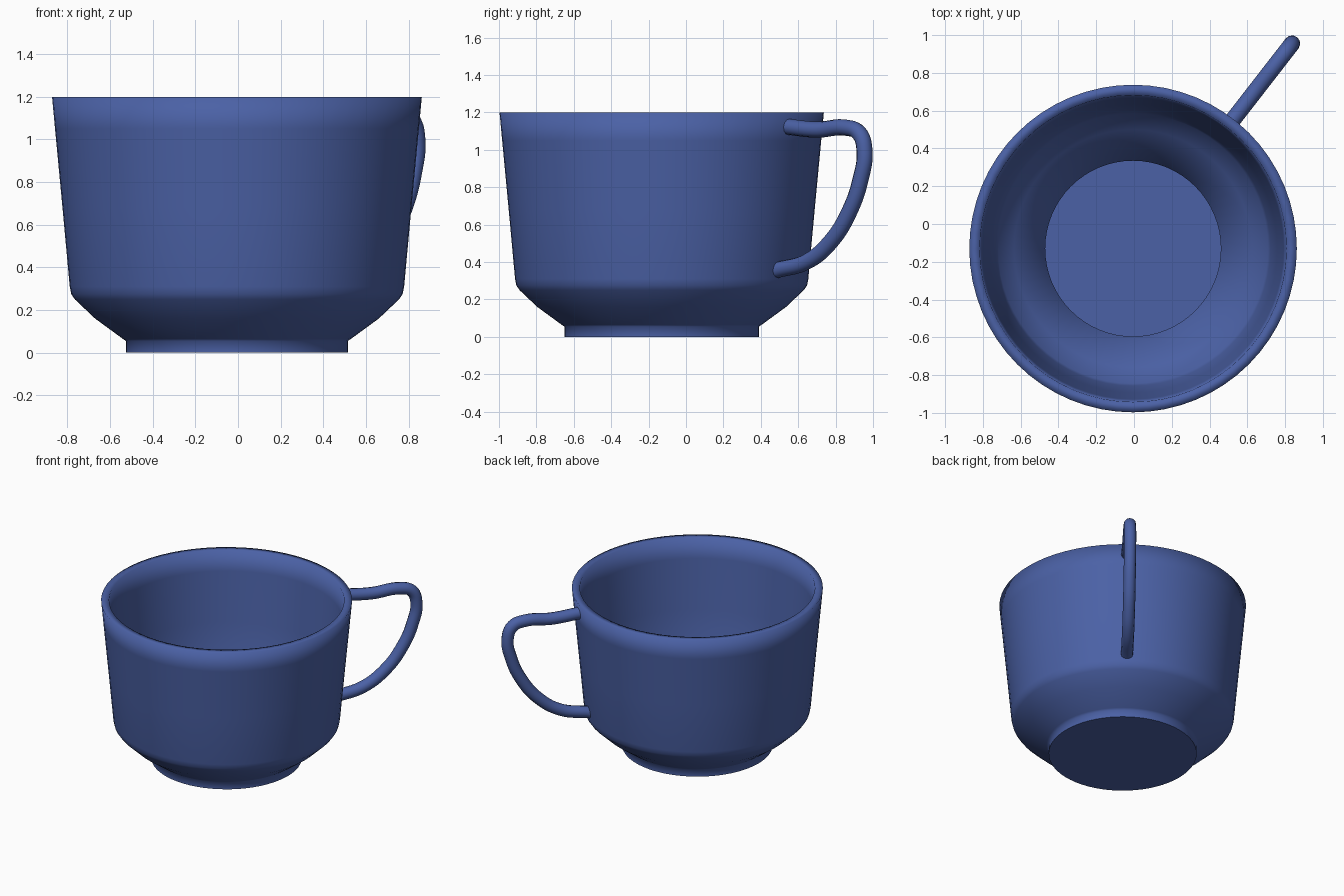
import bpy, bmesh, math

if "Cube" in bpy.data.objects:
    bpy.data.objects.remove(bpy.data.objects["Cube"])

CX, CY = -0.005, -0.13      # cup axis
SEG = 64
AZ = math.radians(52.2)     # direction in which the handle points

blue = bpy.data.materials.new("blue_glaze")
blue.diffuse_color = (0.07, 0.12, 0.38, 1)
blue.use_nodes = True
blue.node_tree.nodes["Principled BSDF"].inputs["Base Color"].default_value = blue.diffuse_color


def lathe(name, profile):
    """Revolve an (r, z) profile and close both ends with flat caps."""
    bm = bmesh.new()
    rings = []
    for r, z in profile:
        rings.append([bm.verts.new((r * math.cos(2 * math.pi * i / SEG),
                                    r * math.sin(2 * math.pi * i / SEG), z))
                      for i in range(SEG)])
    for a, b in zip(rings, rings[1:]):
        for i in range(SEG):
            j = (i + 1) % SEG
            bm.faces.new((a[i], a[j], b[j], b[i])).smooth = True
    bm.faces.new(rings[0][::-1])
    bm.faces.new(rings[-1])
    bm.normal_update()
    me = bpy.data.meshes.new(name)
    bm.to_mesh(me)
    bm.free()
    me.materials.append(blue)
    ob = bpy.data.objects.new(name, me)
    ob.location = (CX, CY, 0)
    bpy.context.collection.objects.link(ob)
    return ob


# Cup body: foot, sloped base, wall, flat rim, then the inside down to the floor
lathe("cup_body", [
    (0.52, 0), (0.52, 0.055), (0.535, 0.065), (0.665, 0.16), (0.76, 0.25),
    (0.777, 0.275), (0.784, 0.31), (0.818, 0.68), (0.853, 1.05), (0.867, 1.2),
    (0.812, 1.2), (0.798, 1.05), (0.763, 0.68), (0.727, 0.32),
    (0.715, 0.29), (0.63, 0.205), (0.465, 0.075), (0.465, 0.03)])

# Handle: round tube along an ear-shaped path of (distance from axis, z)
path = [(0.835, 1.125), (1.05, 1.108), (1.25, 1.118), (1.335, 1.09),
        (1.372, 1.0), (1.345, 0.84), (1.27, 0.67), (1.15, 0.515),
        (0.99, 0.405), (0.78, 0.357)]
cu = bpy.data.curves.new("handle", 'CURVE')
cu.dimensions = '3D'
cu.bevel_depth = 0.043
cu.bevel_resolution = 4
cu.use_fill_caps = True
cu.resolution_u = 8
sp = cu.splines.new('BEZIER')
sp.bezier_points.add(len(path) - 1)
for p, (r, z) in zip(sp.bezier_points, path):
    p.co = (CX + r * math.cos(AZ), CY + r * math.sin(AZ), z)
    p.handle_left_type = p.handle_right_type = 'AUTO'
cu.materials.append(blue)
handle = bpy.data.objects.new("handle", cu)
bpy.context.collection.objects.link(handle)
bpy.context.view_layer.objects.active = handle
handle.select_set(True)
bpy.ops.object.convert(target='MESH')
bpy.ops.object.shade_smooth_by_angle(angle=math.radians(40))
